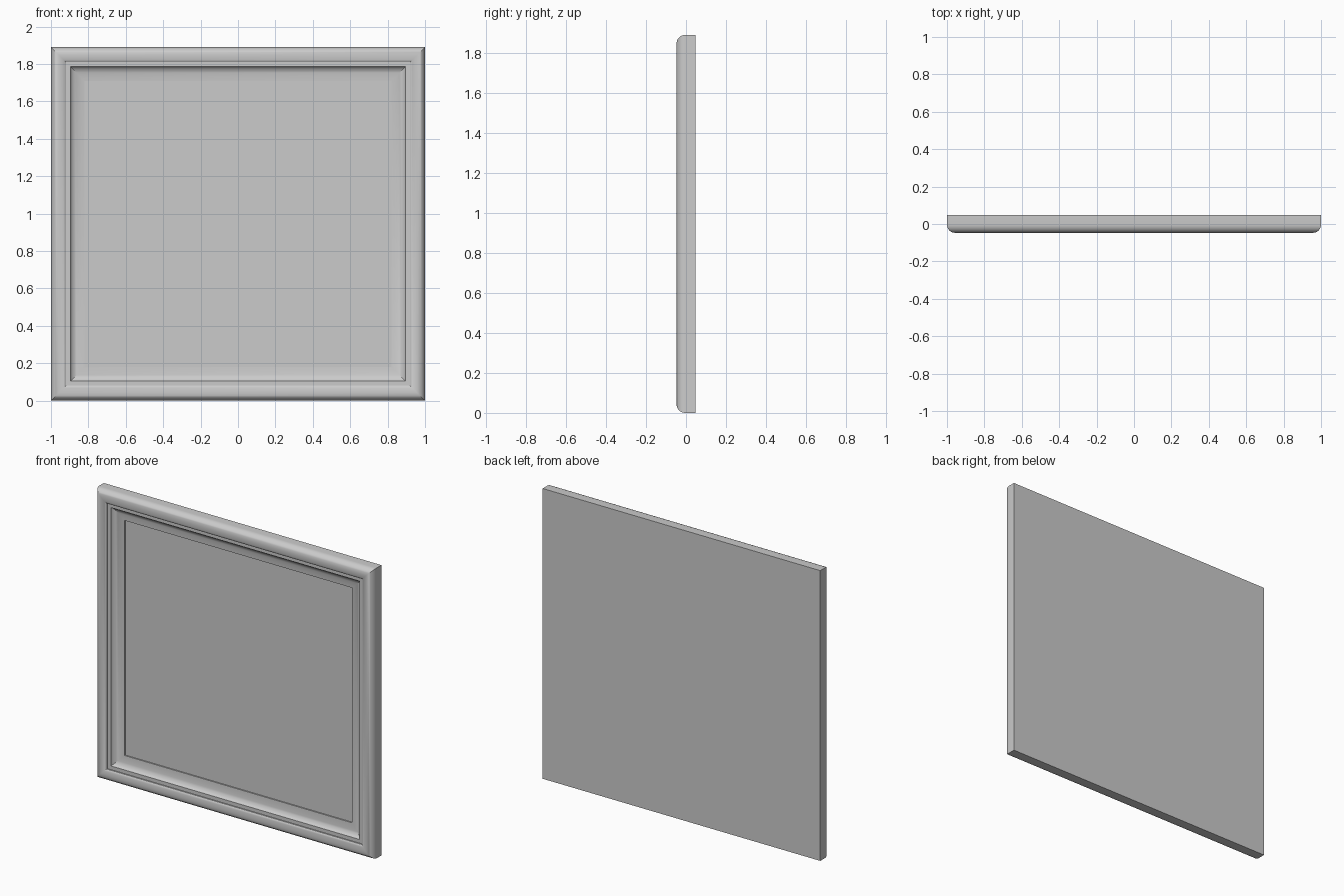
import bpy, bmesh, math

if "Cube" in bpy.data.objects:
    bpy.data.objects.remove(bpy.data.objects["Cube"])

W, H = 1.0, 1.89
BACK = 0.047

# Moulding cross-section: (inset from outer edge, y)
profile = [(0, BACK)]
# rounded outer shoulder
for i in range(9):
    a = math.radians(90 * i / 8)
    profile.append((0.042 * (1 - math.cos(a)), -0.003 - 0.044 * math.sin(a)))
# inner fall of the bead, then small step to the flat fillet
for i in range(1, 6):
    a = math.radians(60 * i / 5)
    profile.append((0.042 + 0.038 * math.sin(a) / math.sin(math.radians(60)),
                    -0.047 + 0.022 * (1 - math.cos(a))))
profile += [(0.08, -0.028), (0.104, -0.028)]
# cove sweeping down to the panel
for i in range(1, 9):
    a = math.radians(78 * i / 8)
    profile.append((0.104 + 0.076 * (1 - math.cos(a)) / (1 - math.cos(math.radians(78))),
                    -0.028 + 0.032 * math.sin(a) / math.sin(math.radians(78))))
profile.append((0.18, 0.012))


def build(name, rings, cap_first=False, cap_last=False):
    bm = bmesh.new()
    loops = []
    for d, y in rings:
        loops.append([bm.verts.new((x, y, z)) for x, z in
                      ((-W + d, d), (W - d, d), (W - d, H - d), (-W + d, H - d))])
    for a, b in zip(loops, loops[1:]):
        for i in range(4):
            j = (i + 1) % 4
            bm.faces.new((a[i], a[j], b[j], b[i]))
    if cap_first:
        bm.faces.new(loops[0][::-1])
    if cap_last:
        bm.faces.new(loops[-1])
    bmesh.ops.recalc_face_normals(bm, faces=bm.faces)
    me = bpy.data.meshes.new(name)
    bm.to_mesh(me)
    bm.free()
    ob = bpy.data.objects.new(name, me)
    bpy.context.collection.objects.link(ob)
    bpy.ops.object.select_all(action='DESELECT')
    ob.select_set(True)
    bpy.context.view_layer.objects.active = ob
    bpy.ops.object.shade_smooth_by_angle(angle=math.radians(25))
    return ob


# Mitred moulding with back board and recessed panel as one closed solid
build("framed_wall_panel", profile, cap_first=True, cap_last=True)
